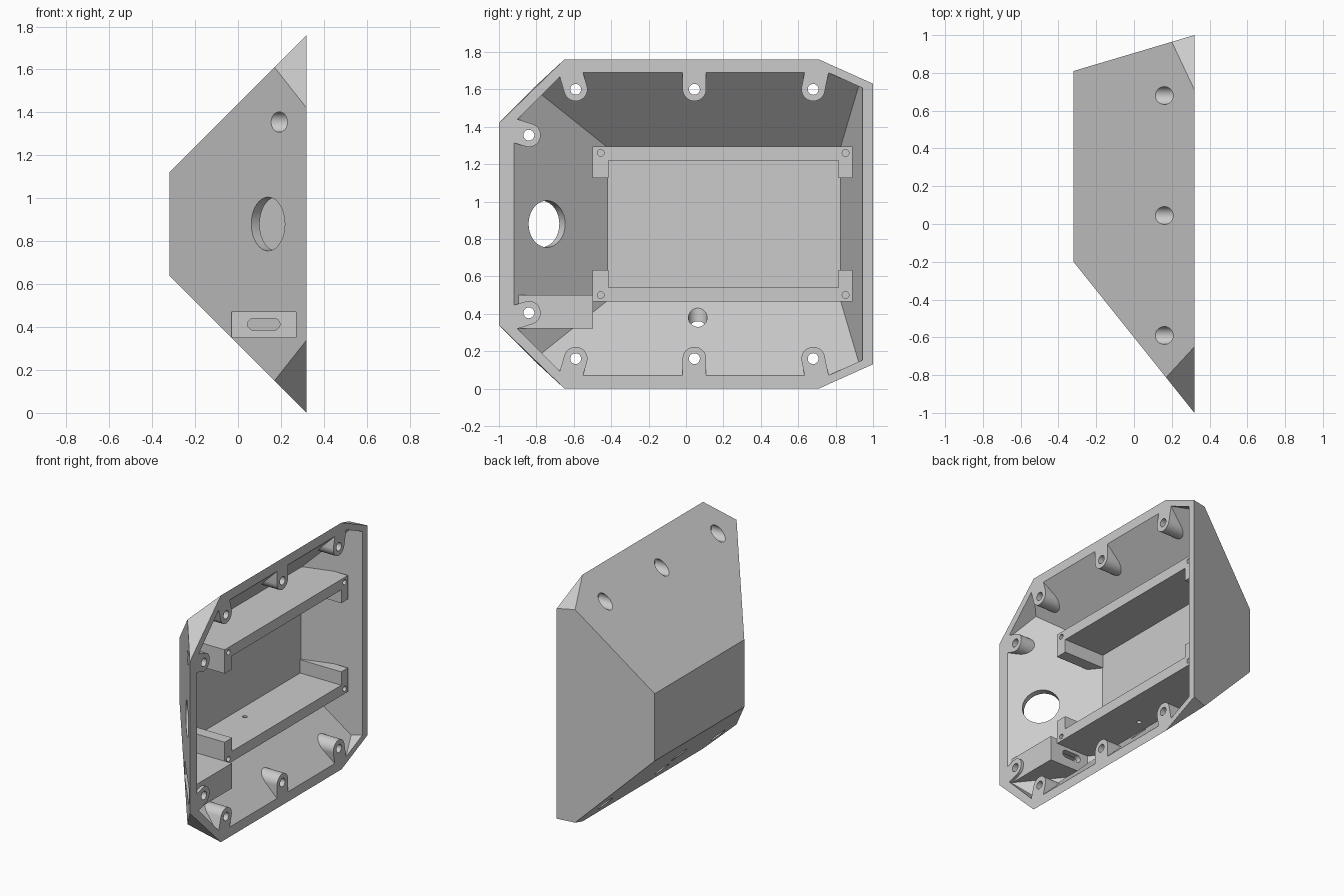
import bpy, bmesh
from math import cos, sin, pi, radians
from mathutils import Vector

if "Cube" in bpy.data.objects:
    bpy.data.objects.remove(bpy.data.objects["Cube"])

MID = 0.88      # height of the horizontal symmetry plane
RIM = 0.32      # x of the open rim


def hull(name, pts):
    """Object made from the convex hull of points, with flat faces merged."""
    bm = bmesh.new()
    for p in pts:
        bm.verts.new(p)
    res = bmesh.ops.convex_hull(bm, input=bm.verts[:])
    junk = [g for g in res["geom_interior"] if isinstance(g, bmesh.types.BMVert)]
    bmesh.ops.delete(bm, geom=junk, context='VERTS')
    bmesh.ops.dissolve_limit(bm, angle_limit=radians(0.5), verts=bm.verts[:], edges=bm.edges[:])
    bmesh.ops.recalc_face_normals(bm, faces=bm.faces[:])
    me = bpy.data.meshes.new(name)
    bm.to_mesh(me)
    bm.free()
    ob = bpy.data.objects.new(name, me)
    bpy.context.scene.collection.objects.link(ob)
    return ob


def mirrored(pts):
    return pts + [(x, y, 2 * MID - z) for x, y, z in pts]


def box(x0, x1, y0, y1, z0, z1):
    return hull("box", [(x, y, z) for x in (x0, x1) for y in (y0, y1) for z in (z0, z1)])


def ring(c, axis, r, n=40):
    axis = Vector(axis).normalized()
    u = axis.orthogonal().normalized()
    v = axis.cross(u)
    return [Vector(c) + r * (cos(2 * pi * i / n) * u + sin(2 * pi * i / n) * v) for i in range(n)]


def rod(a, b, r):
    d = Vector(b) - Vector(a)
    return hull("rod", ring(a, d, r) + ring(b, d, r))


def cut(target, tool):
    """Subtract tool from target and remove the tool."""
    m = target.modifiers.new("cut", 'BOOLEAN')
    m.operation, m.solver, m.object = 'DIFFERENCE', 'EXACT', tool
    bpy.context.view_layer.update()
    dg = bpy.context.evaluated_depsgraph_get()
    me = bpy.data.meshes.new_from_object(target.evaluated_get(dg))
    target.modifiers.clear()
    target.data = me
    bpy.data.objects.remove(tool)


# outer shell: slanted frustum with chamfered corners
shell = hull("enclosure_shell", mirrored([
    (-RIM, -0.20, 0.64), (-RIM, 0.81, 0.64),
    (RIM - 0.15, -0.8125, 0.15), (RIM - 0.12, 0.9644, 0.12),
    (RIM, -1, 0.34), (RIM, -0.65, 0), (RIM, 0.71, 0), (RIM, 1, 0.13)]))

# inner cavity, running slightly past the rim
cavity = hull("cavity", mirrored([
    (-0.08, -0.42, 0.47), (-0.08, 0.826, 0.47),
    (0.20, -0.77, 0.19), (0.247, 0.923, 0.143),
    (0.36, -0.97, 0.39), (0.36, -0.61, 0.03),
    (0.36, 0.671, 0.03), (0.36, 0.957, 0.159)]))

# screw posts left standing in the cavity: y, z, direction to the wall
posts = [(-0.59, 1.60, -0.28, 0.96), (0.045, 1.60, 0, 1),
         (0.68, 1.60, 0.2, 0.98), (-0.84, 1.355, -0.95, 0.3)]
posts += [(y, 2 * MID - z, dy, -dz) for y, z, dy, dz in posts]
for y, z, dy, dz in posts:
    pts = []
    for x in (0.0, 0.45):
        for k in (0, 0.22):
            pts += ring((x, y + k * dy, z + k * dz), (1, 0, 0), 0.063)
    cut(cavity, hull("post", pts))

# panel frame: two rails with corner tabs
for s in (1, -1):
    def zs(a, b):
        return sorted((MID + s * a, MID + s * b))
    cut(cavity, box(-0.2, 0.245, -0.50, 0.89, *zs(0.34, 0.415)))
    for y0, y1 in ((-0.50, -0.415), (0.815, 0.89)):
        cut(cavity, box(-0.2, 0.245, y0, y1, *zs(0.245, 0.415)))

# socket housing
cut(cavity, box(-0.2, 0.30, -1.1, -0.498, 0.32, 0.50))

cut(shell, cavity)

# post screw holes with counterbores from outside
for y, z, _, _ in posts:
    cut(shell, rod((-0.3, y, z), (0.245, y, z), 0.047))
    cut(shell, rod((0.2, y, z), (0.4, y, z), 0.029))

# panel screw holes
for y in (-0.456, 0.853):
    for s in (1, -1):
        z = MID + s * 0.38
        cut(shell, rod((0.12, y, z), (0.3, y, z), 0.018))

# round opening square to the front wall
n = Vector((-0.781, -0.625, 0))
c = Vector((0.14, -0.775, MID))
cut(shell, rod(c + n * 0.15, c - n * 0.15, 0.125))

# socket recess and rounded slot
cut(shell, box(-0.03, 0.27, -1.1, -0.54, 0.352, 0.47))
slot = []
for y in (-0.6, -0.45):
    for x in (0.072, 0.168):
        slot += ring((x, y, 0.413), (0, 1, 0), 0.027)
cut(shell, hull("slot", slot))

# mounting hole through the floor and a small one through the lower rail
cut(shell, rod((0.01, 0.063, 0.1), (0.01, 0.063, 0.45), 0.05))
cut(shell, rod((0.01, 0.063, 0.4), (0.01, 0.063, 0.65), 0.016))

bpy.context.view_layer.objects.active = shell
shell.select_set(True)
bpy.ops.object.shade_smooth_by_angle(angle=radians(20))
